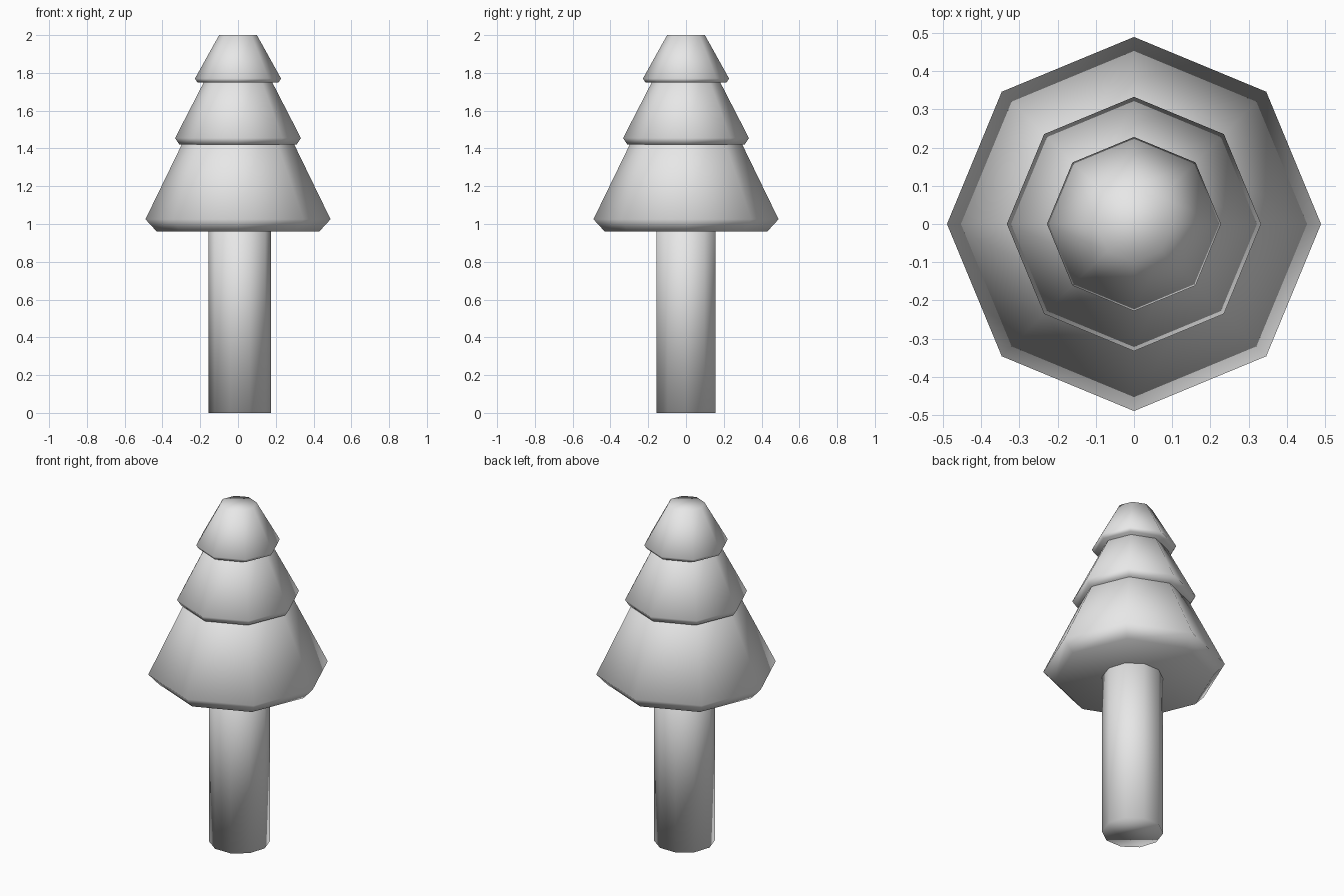
import bpy, bmesh
from math import cos, sin, tau

cube = bpy.data.objects.get("Cube")
if cube:
    bpy.data.objects.remove(cube, do_unlink=True)

# Single plain grey for the whole tree
grey = bpy.data.materials.new("plain_grey")
grey.use_nodes = True
colour = (0.8, 0.8, 0.8, 1)
grey.diffuse_color = colour
grey.node_tree.nodes["Principled BSDF"].inputs["Base Color"].default_value = colour


def turned(name, profile, sides, x=0):
    """Closed, smooth-shaded solid with rings of (radius, height)."""
    bm = bmesh.new()
    rings = []
    for r, z in profile:
        angles = [tau * i / sides for i in range(sides)]
        rings.append([bm.verts.new((x + r * cos(a), r * sin(a), z)) for a in angles])
    for low, high in zip(rings, rings[1:]):
        for i in range(sides):
            j = (i + 1) % sides
            bm.faces.new((low[i], low[j], high[j], high[i]))
    bm.faces.new(rings[0][::-1])
    bm.faces.new(rings[-1])
    for f in bm.faces:
        f.smooth = True
    mesh = bpy.data.meshes.new(name)
    bm.to_mesh(mesh)
    bm.free()
    mesh.materials.append(grey)
    obj = bpy.data.objects.new(name, mesh)
    bpy.context.collection.objects.link(obj)
    return obj


# Ten-sided trunk, slightly off centre
turned("trunk", [(0.165, 0), (0.165, 1.2)], 10, x=0.01)

# Three stacked eight-sided foliage tiers with tucked-in lower rims
turned("lower_foliage", [(0.43, 0.96), (0.49, 1.025), (0.23, 1.56)], 8)
turned("middle_foliage", [(0.31, 1.42), (0.333, 1.455), (0.14, 1.83)], 8)
turned("top_foliage", [(0.215, 1.75), (0.228, 1.77), (0.1, 2)], 8)
